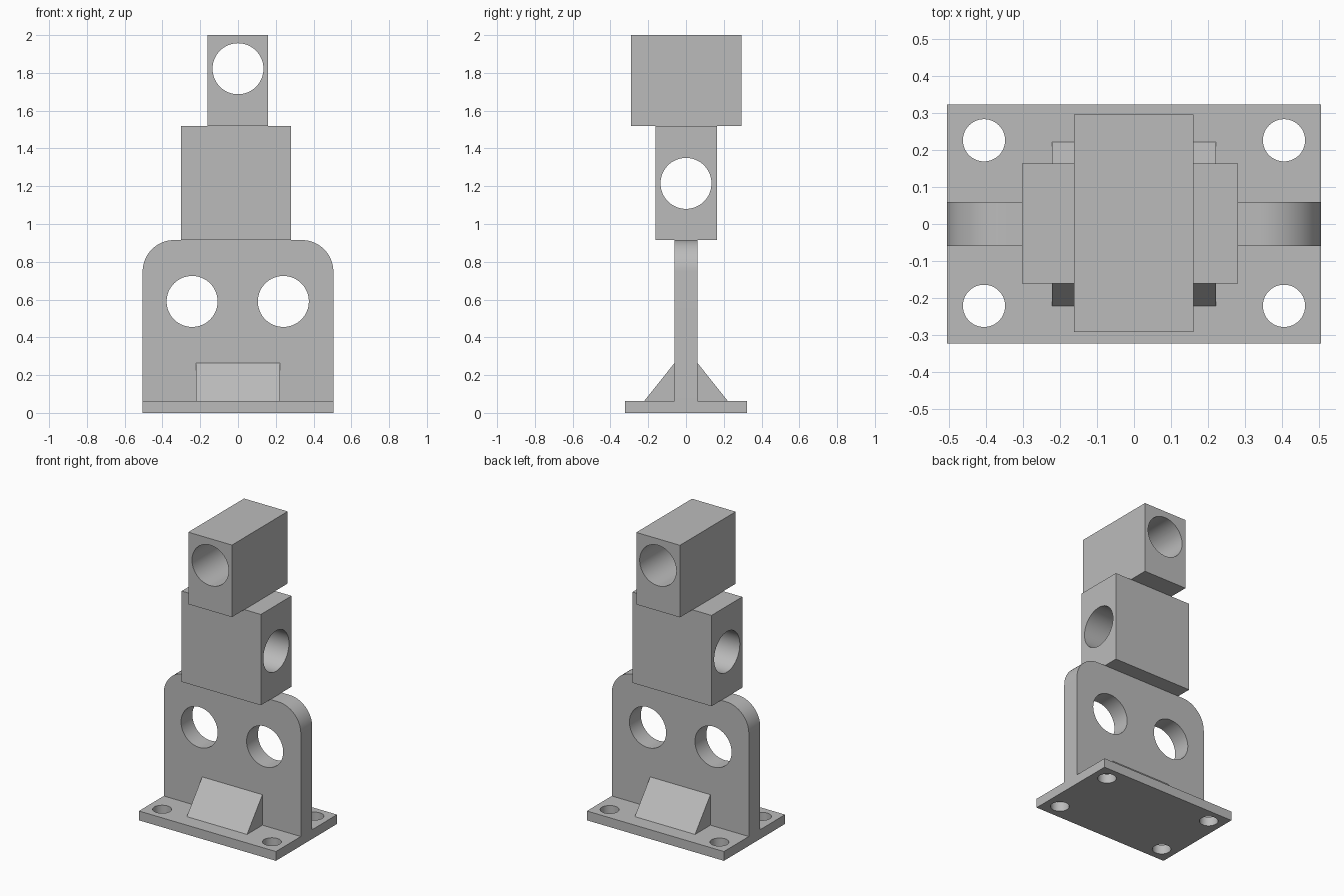
import bpy
import bmesh
from math import pi, sin, cos
from mathutils import Vector

if "Cube" in bpy.data.objects:
    bpy.data.objects.remove(bpy.data.objects["Cube"], do_unlink=True)

# Single plain grey
GREY = (0.5, 0.5, 0.5, 1.0)
grey = bpy.data.materials.new("plain grey")
grey.use_nodes = True
grey.diffuse_color = GREY
grey.node_tree.nodes["Principled BSDF"].inputs["Base Color"].default_value = GREY


def prism(name, outline, direction):
    """Extrude a closed outline of 3D points along a direction."""
    bm = bmesh.new()
    face = bm.faces.new([bm.verts.new(p) for p in outline])
    out = bmesh.ops.extrude_face_region(bm, geom=[face])
    moved = [v for v in out["geom"] if isinstance(v, bmesh.types.BMVert)]
    bmesh.ops.translate(bm, verts=moved, vec=direction)
    bmesh.ops.recalc_face_normals(bm, faces=bm.faces)
    mesh = bpy.data.meshes.new(name)
    bm.to_mesh(mesh)
    bm.free()
    obj = bpy.data.objects.new(name, mesh)
    bpy.context.collection.objects.link(obj)
    mesh.materials.append(grey)
    return obj


def box(name, x, y, z):
    outline = [(x[0], y[0], z[0]), (x[1], y[0], z[0]),
               (x[1], y[1], z[0]), (x[0], y[1], z[0])]
    return prism(name, outline, (0, 0, z[1] - z[0]))


def drill(obj, centre, radius, axis):
    """Cut a round through hole along the given axis."""
    bpy.ops.mesh.primitive_cylinder_add(
        vertices=64, radius=radius, depth=1.5, location=centre,
        rotation=Vector(axis).to_track_quat("Z", "Y").to_euler())
    cutter = bpy.context.object
    cutter.data.materials.append(grey)
    mod = obj.modifiers.new("hole", "BOOLEAN")
    mod.operation, mod.solver, mod.object = "DIFFERENCE", "EXACT", cutter
    bpy.context.view_layer.objects.active = obj
    bpy.ops.object.modifier_apply(modifier=mod.name)
    bpy.data.objects.remove(cutter, do_unlink=True)


W, BASE, T = 0.505, 0.062, 0.06      # half width, base height, half plate thickness
HOLE = 0.135

# Base plate with four bolt holes
base = box("base_plate", (-W, W), (-0.322, 0.322), (0, BASE))
for sx in (-1, 1):
    for y in (-0.221, 0.226):
        drill(base, (sx * 0.405, y, 0), 0.057, (0, 0, 1))

# Upright plate with rounded top corners and two holes
TOP, R = 0.915, 0.167
arc = [(W - R + R * cos(i * pi / 32), TOP - R + R * sin(i * pi / 32)) for i in range(17)]
outline = [(W, BASE)] + arc + [(-x, z) for x, z in reversed(arc)] + [(-W, BASE)]
upright = prism("upright_plate", [(x, -T, z) for x, z in outline], (0, 2 * T, 0))
for x in (-0.243, 0.24):
    drill(upright, (x, 0, 0.59), HOLE, (0, 1, 0))

# Sloped gussets on both sides of the upright
gussets = []
for name, s in (("front_gusset", -1), ("back_gusset", 1)):
    profile = [(s * T, BASE), (s * 0.222, BASE), (s * T, 0.265)]
    gussets.append(prism(name, [(-0.222, y, z) for y, z in profile], (0.444, 0, 0)))

# Middle block, bored sideways
middle = box("middle_block", (-0.302, 0.281), (-0.161, 0.163), (TOP, 1.52))
drill(middle, (0, 0, 1.215), HOLE, (1, 0, 0))

# Top block, bored front to back
top = box("top_block", (-0.162, 0.16), (-0.292, 0.295), (1.52, 2.0))
drill(top, (0, 0, 1.822), HOLE, (0, 1, 0))

# Smooth curved walls, keep edges sharp
bpy.ops.object.select_all(action="DESELECT")
for obj in [base, upright, middle, top] + gussets:
    obj.select_set(True)
    bpy.context.view_layer.objects.active = obj
bpy.ops.object.shade_smooth_by_angle(angle=pi / 6)
